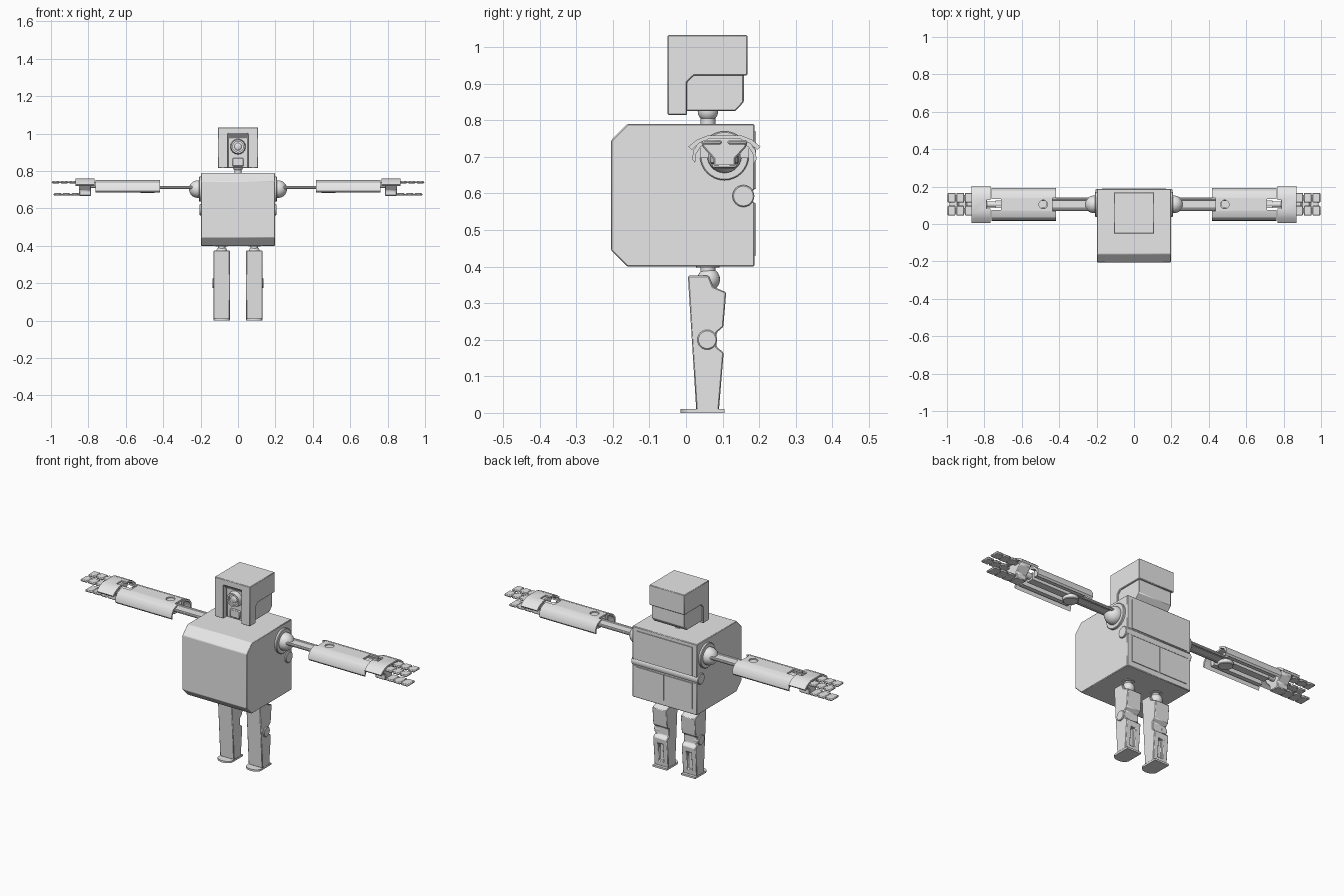
import bpy, bmesh
from math import radians
from mathutils import Matrix, Vector

if "Cube" in bpy.data.objects:
    bpy.data.objects.remove(bpy.data.objects["Cube"])

grey = bpy.data.materials.new("light_grey")
grey.use_nodes = True
grey.diffuse_color = (0.8, 0.8, 0.8, 1)
grey.node_tree.nodes["Principled BSDF"].inputs["Base Color"].default_value = (0.8, 0.8, 0.8, 1)


def finish(name, bm, bevel=0, mirror=False, cuts=()):
    """Turn a bmesh into an object, subtract the cutters, bevel and mirror it."""
    bmesh.ops.recalc_face_normals(bm, faces=bm.faces[:])
    me = bpy.data.meshes.new(name)
    bm.to_mesh(me)
    bm.free()
    me.materials.append(grey)
    ob = bpy.data.objects.new(name, me)
    bpy.context.collection.objects.link(ob)
    for cutter in cuts:
        mod = ob.modifiers.new("cut", 'BOOLEAN')
        mod.operation, mod.object, mod.solver = 'DIFFERENCE', cutter, 'EXACT'
    if cuts:
        graph = bpy.context.evaluated_depsgraph_get()
        ob.data = bpy.data.meshes.new_from_object(ob.evaluated_get(graph))
        ob.modifiers.clear()
        for cutter in cuts:
            bpy.data.objects.remove(cutter)
    ob.data.shade_smooth()
    ob.data.set_sharp_from_angle(angle=radians(30))
    if bevel:
        mod = ob.modifiers.new("bevel", 'BEVEL')
        mod.width, mod.segments, mod.limit_method = bevel, 1, 'ANGLE'
    if mirror:
        ob.modifiers.new("mirror", 'MIRROR').use_mirror_merge = False
    return ob


def box(name, x, y, z, **kw):
    """Box given by its x, y and z ranges."""
    bm = bmesh.new()
    bmesh.ops.create_cube(bm, size=1)
    for v in bm.verts:
        v.co = [(lo + hi) / 2 + c * (hi - lo) for c, (lo, hi) in zip(v.co, (x, y, z))]
    return finish(name, bm, **kw)


def prism(name, pts, x, taper=1, **kw):
    """Outline of (y, z) points extruded between two x values."""
    bm = bmesh.new()
    face = bm.faces.new([bm.verts.new((x[0], *p)) for p in pts])
    out = bmesh.ops.extrude_face_region(bm, geom=[face])["geom"]
    bmesh.ops.translate(bm, verts=[g for g in out if isinstance(g, bmesh.types.BMVert)],
                        vec=(x[1] - x[0], 0, 0))
    return finish(name, bm, **kw)


def rod(name, start, end, r, r2=None, sides=24, **kw):
    """Cylinder or cone between two points."""
    a, b = Vector(start), Vector(end)
    turn = (b - a).to_track_quat('Z', 'Y').to_matrix().to_4x4()
    bm = bmesh.new()
    bmesh.ops.create_cone(bm, cap_ends=True, segments=sides, radius1=r,
                          radius2=r if r2 is None else r2, depth=(b - a).length,
                          matrix=Matrix.Translation((a + b) / 2) @ turn)
    return finish(name, bm, **kw)


def ball(name, centre, r, scale=(1, 1, 1), **kw):
    bm = bmesh.new()
    bmesh.ops.create_uvsphere(bm, u_segments=24, v_segments=14, radius=r,
                              matrix=Matrix.Translation(centre) @ Matrix.Diagonal((*scale, 1)))
    return finish(name, bm, **kw)


def arch(outer, thick, cy=0.105):
    """Close an open (y, z) arch into a shell outline."""
    inner = [(cy + (y - cy) * (1 - thick * 10), z - thick) for y, z in reversed(outer)]
    return outer + inner


# Torso with chamfered front and a slot across the back
slot = box("slot", (-0.3, 0.3), (0.178, 0.3), (0.578, 0.608))
prism("torso", [(-0.205, 0.745), (-0.16, 0.79), (0.187, 0.79), (0.187, 0.4),
                (-0.16, 0.4), (-0.205, 0.445)], (-0.197, 0.197), bevel=0.003, cuts=[slot])
rod("back_hinge", (-0.205, 0.157, 0.593), (0.205, 0.157, 0.593), 0.03, bevel=0.003)
box("upper_back_panel", (-0.17, 0.17), (0.18, 0.191), (0.612, 0.77))
for side in (-1, 1):
    xs = sorted((side * 0.004, side * 0.17))
    box("lower_back_panel", xs, (0.18, 0.191), (0.43, 0.572))

# Neck and head
rod("neck", (0, 0.06, 0.785), (0, 0.06, 0.815), 0.02)
ball("neck_ball", (0, 0.06, 0.825), 0.028)
prism("head_core", [(-0.015, 0.825), (0.135, 0.825), (0.158, 0.85), (0.158, 1.02),
                    (-0.015, 1.02)], (-0.1, 0.1), bevel=0.003)
recess = prism("face_recess", [(-0.1, 1.005), (-0.045, 1.0), (-0.02, 0.975), (-0.02, 0.8),
                               (-0.1, 0.8)], (-0.054, 0.054))
prism("head_shell", [(-0.05, 0.815), (0.003, 0.815), (0.003, 0.905), (0.022, 0.923),
                     (0.168, 0.923), (0.168, 1.033), (-0.05, 1.033)],
      (-0.108, 0.108), bevel=0.007, cuts=[recess])
bore = rod("lens_bore", (0, -0.06, 0.93), (0, -0.036, 0.93), 0.028)
rod("eye_ring", (0, -0.015, 0.93), (0, -0.046, 0.93), 0.042, 0.037, cuts=[bore])
ball("eye_lens", (0, -0.034, 0.93), 0.02, (1, 0.4, 1))
box("chin_block", (-0.03, 0.03), (-0.03, -0.01), (0.825, 0.87), bevel=0.004)

# Shoulders
rod("shoulder_discs", (0.19, 0.105, 0.703), (0.209, 0.105, 0.703), 0.067,
    sides=32, bevel=0.003, mirror=True)
ball("shoulder_balls", (0.215, 0.105, 0.703), 0.047, mirror=True)

# Upper arms: flat strip flanked by two thin rods
box("upper_arm_strips", (0.22, 0.47), (0.085, 0.125), (0.705, 0.715), mirror=True)
for y in (0.077, 0.133):
    rod("upper_arm_rods", (0.22, y, 0.711), (0.5, y, 0.711), 0.008, sides=10, mirror=True)

# Forearms: open-bottomed shell with elbow hole and wrist and elbow notches
shell = [(0.017, 0.693), (0.02, 0.718), (0.034, 0.737), (0.068, 0.751),
         (0.142, 0.751), (0.176, 0.737), (0.19, 0.718), (0.193, 0.693)]
cuts = [rod("elbow_hole", (0.485, 0.105, 0.73), (0.485, 0.105, 0.8), 0.023),
        box("elbow_notch", (0.4, 0.435), (0.07, 0.14), (0.6, 0.8)),
        box("wrist_notch", (0.71, 0.8), (0.075, 0.135), (0.6, 0.8))]
prism("forearm_shells", arch(shell, 0.009), (0.418, 0.762), mirror=True, cuts=cuts)
rod("elbow_pins", (0.485, 0.105, 0.695), (0.485, 0.105, 0.746), 0.02, mirror=True)
rod("elbow_bosses", (0.485, 0.105, 0.681), (0.485, 0.105, 0.705), 0.038, bevel=0.003, mirror=True)
box("forearm_beams", (0.47, 0.74), (0.085, 0.125), (0.7, 0.738), mirror=True)
for y in (0.05, 0.16):
    box("forearm_rails", (0.45, 0.75), (y - 0.012, y + 0.012), (0.697, 0.73), mirror=True)
rod("wrists", (0.7, 0.105, 0.725), (0.8, 0.105, 0.725), 0.016, mirror=True)

# Hands: drooping cuff plate over a tapered palm
cuff = [(0.006, 0.728), (0.03, 0.747), (0.06, 0.759), (0.15, 0.759), (0.18, 0.747), (0.204, 0.728)]
notch = box("cuff_notch", (0.7, 0.8), (0.082, 0.128), (0.6, 0.8))
prism("cuffs", arch(cuff, 0.009), (0.768, 0.868), mirror=True, cuts=[notch])
prism("palms", [(0.04, 0.752), (0.17, 0.752), (0.165, 0.728), (0.135, 0.695), (0.135, 0.667),
                (0.075, 0.667), (0.075, 0.695), (0.045, 0.728)], (0.785, 0.85),
      bevel=0.004, mirror=True)


def finger(name, x, y, z):
    """Three flat joints joined by a narrow core strip."""
    step = (x[1] - x[0]) / 3
    for i in range(3):
        a = x[0] + i * step
        box(name, (a, a + step - 0.004), y, z, bevel=0.004, mirror=True)
    box(name + "_core", (x[0] - 0.04, x[1] - 0.01), (y[0] + 0.012, y[1] - 0.012),
        (z[0] + 0.001, z[1] - 0.003), mirror=True)


for y in (0.045, 0.114):
    finger("fingers", (0.862, 1.0), (y, y + 0.053), (0.734, 0.746))
finger("thumbs", (0.85, 0.99), (0.072, 0.138), (0.669, 0.681))

# Legs: profile with a knee notch, and a framed slot in the calf
rod("hip_sockets", (0.087, 0.06, 0.397), (0.087, 0.06, 0.405), 0.032, mirror=True)
rod("hip_pins", (0.087, 0.06, 0.36), (0.087, 0.06, 0.41), 0.02, mirror=True)
ball("hip_balls", (0.087, 0.062, 0.365), 0.031, mirror=True)
slot = box("calf_slot", (0.073, 0.101), (0.082, 0.2), (0.035, 0.135))
prism("legs", [(0.005, 0.375), (0.062, 0.375), (0.074, 0.345), (0.11, 0.33), (0.102, 0.235),
               (0.084, 0.22), (0.084, 0.18), (0.103, 0.165), (0.09, 0.008), (0.028, 0.008)],
      (0.044, 0.13), bevel=0.003, mirror=True, cuts=[slot])
rod("knee_discs", (0.1, 0.058, 0.2), (0.137, 0.058, 0.2), 0.027, bevel=0.003, mirror=True)

# Foot plates with a rounded toe
box("foot_plates", (0.044, 0.13), (0.01, 0.105), (0, 0.01), mirror=True)
bm = bmesh.new()
bmesh.ops.create_cone(bm, cap_ends=True, segments=24, radius1=0.043, radius2=0.043, depth=0.01,
                      matrix=Matrix.Translation((0.087, 0.015, 0.005)) @ Matrix.Diagonal((1, 0.7, 1, 1)))
finish("toes", bm, mirror=True)
